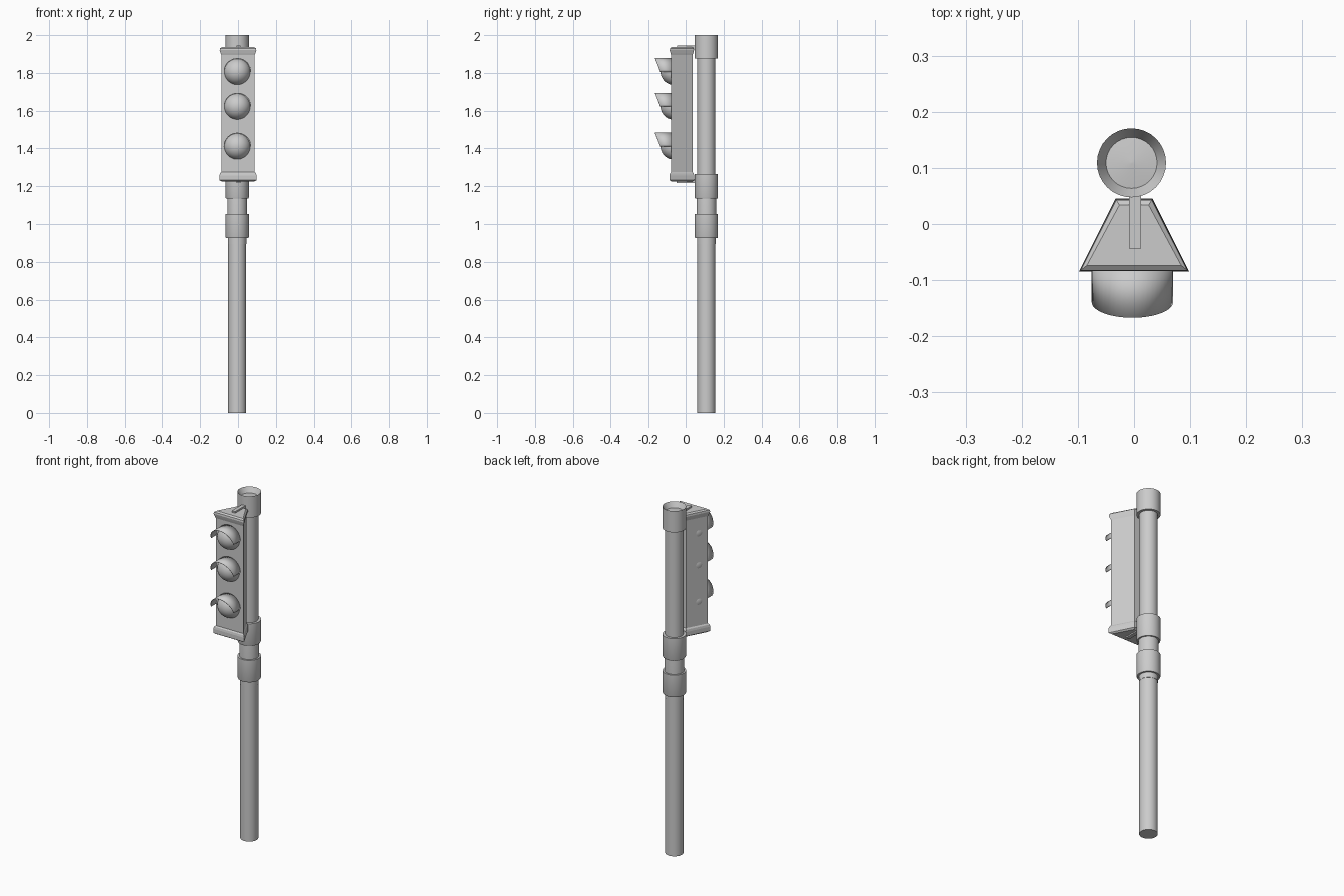
import bpy, bmesh, math
from mathutils import Vector

if "Cube" in bpy.data.objects:
    bpy.data.objects.remove(bpy.data.objects["Cube"])

PX, PY = -0.0045, 0.109      # pole axis
LAMP_Z = (1.806, 1.622, 1.411)


def finish(name, bm, smooth=True):
    bmesh.ops.remove_doubles(bm, verts=bm.verts, dist=1e-5)
    bmesh.ops.recalc_face_normals(bm, faces=bm.faces)
    me = bpy.data.meshes.new(name)
    bm.to_mesh(me)
    bm.free()
    ob = bpy.data.objects.new(name, me)
    bpy.context.collection.objects.link(ob)
    if smooth:
        bpy.ops.object.select_all(action='DESELECT')
        ob.select_set(True)
        bpy.context.view_layer.objects.active = ob
        bpy.ops.object.shade_smooth_by_angle(angle=math.radians(35))
    return ob


def loft(name, rings, cap=True, closed=True, smooth=True):
    bm = bmesh.new()
    vs = [[bm.verts.new(p) for p in r] for r in rings]
    n = len(rings[0])
    for a, b in zip(vs, vs[1:]):
        for i in range(n if closed else n - 1):
            j = (i + 1) % n
            bm.faces.new((a[i], a[j], b[j], b[i]))
    if cap:
        bm.faces.new(vs[0])
        bm.faces.new(vs[-1])
    return finish(name, bm, smooth)


def lathe(name, profile, n=32):
    return loft(name, [[(PX + r * math.cos(2 * math.pi * i / n),
                         PY + r * math.sin(2 * math.pi * i / n), z)
                        for i in range(n)] for r, z in profile])


def box(name, x0, x1, y0, y1, z0, z1):
    return loft(name, [[(x0, y0, z), (x1, y0, z), (x1, y1, z), (x0, y1, z)]
                       for z in (z0, z1)], smooth=False)


# Pole tube with slightly thicker neck between the two middle collars
lathe("pole", [(0.0475, 0), (0.0475, 1.96)])
lathe("pole_neck", [(0.052, 1.03), (0.052, 1.125), (0.05, 1.15)])

# Collars
for name, z0, z1 in (("lower_collar", 0.925, 1.053), ("middle_collar", 1.135, 1.264)):
    lathe(name, [(0.049, z0 - 0.03), (0.049, z0), (0.059, z0), (0.0615, z0 + 0.006),
                 (0.0615, z1), (0.048, z1)])

# Top collar with funnel-shaped mouth and shallow conical floor
lathe("top_collar", [(0.047, 1.877), (0.0615, 1.877), (0.0615, 2.0),
                     (0.0455, 1.97), (0.002, 1.976)])


# Lamp housing: tapered plan with flared, bevelled end rims
def plan(z, o):
    fw, fy, bw, by = 0.088 + o, -0.077 - 0.8 * o, 0.028 + 0.5 * o, 0.037 + 0.8 * o
    return [(-fw, fy, z), (fw, fy, z), (bw, by, z), (-bw, by, z)]


loft("housing", [plan(z, o) for z, o in (
    (1.225, -0.003), (1.232, 0.010), (1.256, 0.010), (1.268, 0.007), (1.275, 0.0),
    (1.895, 0.0), (1.905, 0.004), (1.920, 0.009), (1.930, 0.007), (1.937, -0.004))],
    smooth=False)

# Mounting brackets joining the housing to the pole
box("top_bracket", -0.009, 0.0125, -0.044, 0.066, 1.925, 1.946)
box("bottom_bracket", -0.009, 0.0125, -0.048, 0.066, 1.218, 1.238)

# Lenses and hooded visors
for k, z in enumerate(LAMP_Z):
    bm = bmesh.new()
    bmesh.ops.create_uvsphere(bm, u_segments=32, v_segments=20, radius=0.07)
    bmesh.ops.translate(bm, verts=bm.verts, vec=Vector((-0.004, -0.062, z)))
    finish(f"lens_{k + 1}", bm)

    back, front = [], []
    for i in range(25):
        a = math.pi * i / 24
        x, h = -0.003 + 0.0715 * math.cos(a), 0.0715 * math.sin(a)
        back.append((x, -0.07, z + h))
        front.append((x, -0.139 - 0.028 * math.sin(a), z + h))
    visor = loft(f"visor_{k + 1}", [back, front], cap=False, closed=False)
    mod = visor.modifiers.new("thickness", 'SOLIDIFY')
    mod.thickness = 0.002
    mod.offset = 0
